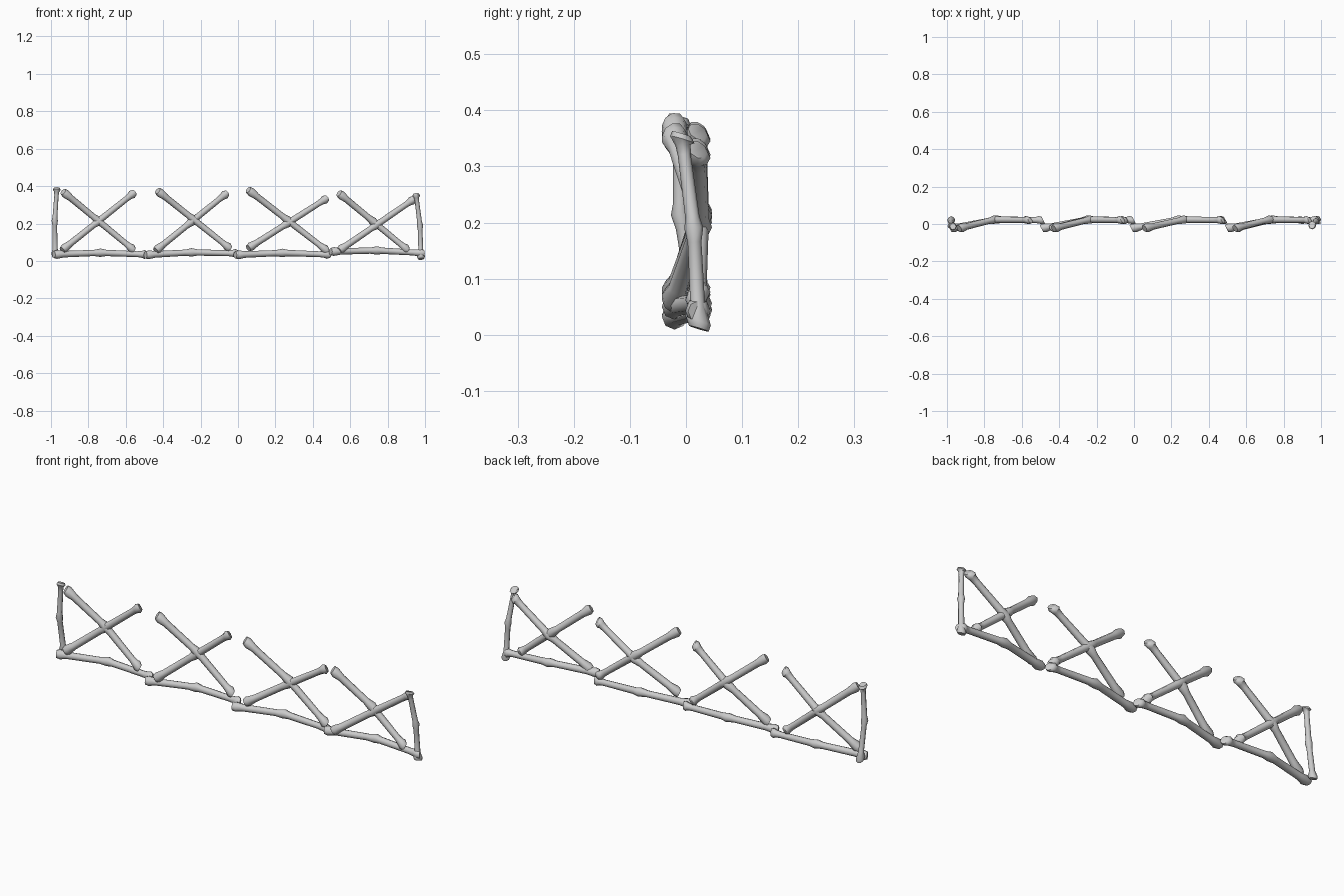
import bpy, bmesh, math
from mathutils import Vector

if "Cube" in bpy.data.objects:
    bpy.data.objects.remove(bpy.data.objects["Cube"])

SIDES = 8
# knotted pole profile: (position along pole, radius)
PROFILE = [(0, .019), (.035, .0235), (.11, .0175), (.43, .0165), (.5, .0225),
           (.56, .017), (.89, .0155), (.94, .018), (.97, .0235), (1, .018)]


def pole(name, a, mid, b, thick=1.0):
    a, mid, b = Vector(a), Vector(mid), Vector(b)
    axis = (b - a).normalized()
    u = axis.cross(Vector((0, 1, 0))).normalized()
    v = axis.cross(u)
    bm = bmesh.new()
    rings = []
    for t, r in PROFILE:
        c = a.lerp(mid, t * 2) if t < .5 else mid.lerp(b, t * 2 - 1)
        r *= 1 + (thick - 1) * (.4 if t < .05 or t > .95 else 1)
        slant = .4 if t < .05 or t > .95 else 0      # obliquely sawn ends
        ring = []
        for i in range(SIDES):
            k = 2 * math.pi * i / SIDES
            ring.append(bm.verts.new(c + r * (math.cos(k) * u + math.sin(k) * v
                                              + slant * math.sin(k) * axis)))
        rings.append(ring)
    for lo, hi in zip(rings, rings[1:]):
        for i in range(SIDES):
            j = (i + 1) % SIDES
            bm.faces.new((lo[i], lo[j], hi[j], hi[i]))
    bm.faces.new(rings[0])
    bm.faces.new(rings[-1])
    bmesh.ops.recalc_face_normals(bm, faces=bm.faces)
    mesh = bpy.data.meshes.new(name)
    bm.to_mesh(mesh)
    bm.free()
    ob = bpy.data.objects.new(name, mesh)
    bpy.context.collection.objects.link(ob)
    bpy.ops.object.select_all(action='DESELECT')
    ob.select_set(True)
    bpy.context.view_layer.objects.active = ob
    bpy.ops.object.shade_smooth_by_angle(angle=math.radians(50))


def bar(name, x0, z0, x1, z1, lift=0):
    # every bar bows backwards at its middle knot
    pole(name, (x0, -.024, z0),
         ((x0 + x1) / 2, .024, (z0 + z1) / 2 + lift), (x1, .021, z1))


# crossed braces: rising bar, then falling bar, of each panel
braces = [((-.94, .058, -.555, .365), (-.935, .37, -.56, .06)),
          ((-.44, .055, -.06, .362), (-.43, .375, -.045, .068)),
          ((.055, .068, .475, .335), (.055, .38, .475, .055)),
          ((.54, .055, .94, .33), (.54, .362, .905, .06))]
# bottom rails
rails = [(-.985, .034, -.485, .034), (-.495, .032, .0, .04),
         (-.015, .032, .49, .034), (.495, .05, .99, .042)]
for i, ((rise, fall), rail) in enumerate(zip(braces, rails), 1):
    bar(f"rising_brace_{i}", *rise)
    bar(f"falling_brace_{i}", *fall)
    bar(f"bottom_rail_{i}", *rail, lift=.01)

# slimmer end posts
pole("left_post", (-.977, .022, .025), (-.980, -.010, .215), (-.968, -.013, .39), .75)
pole("right_post", (.979, .023, .011), (.973, .014, .19), (.952, -.008, .358), .75)
